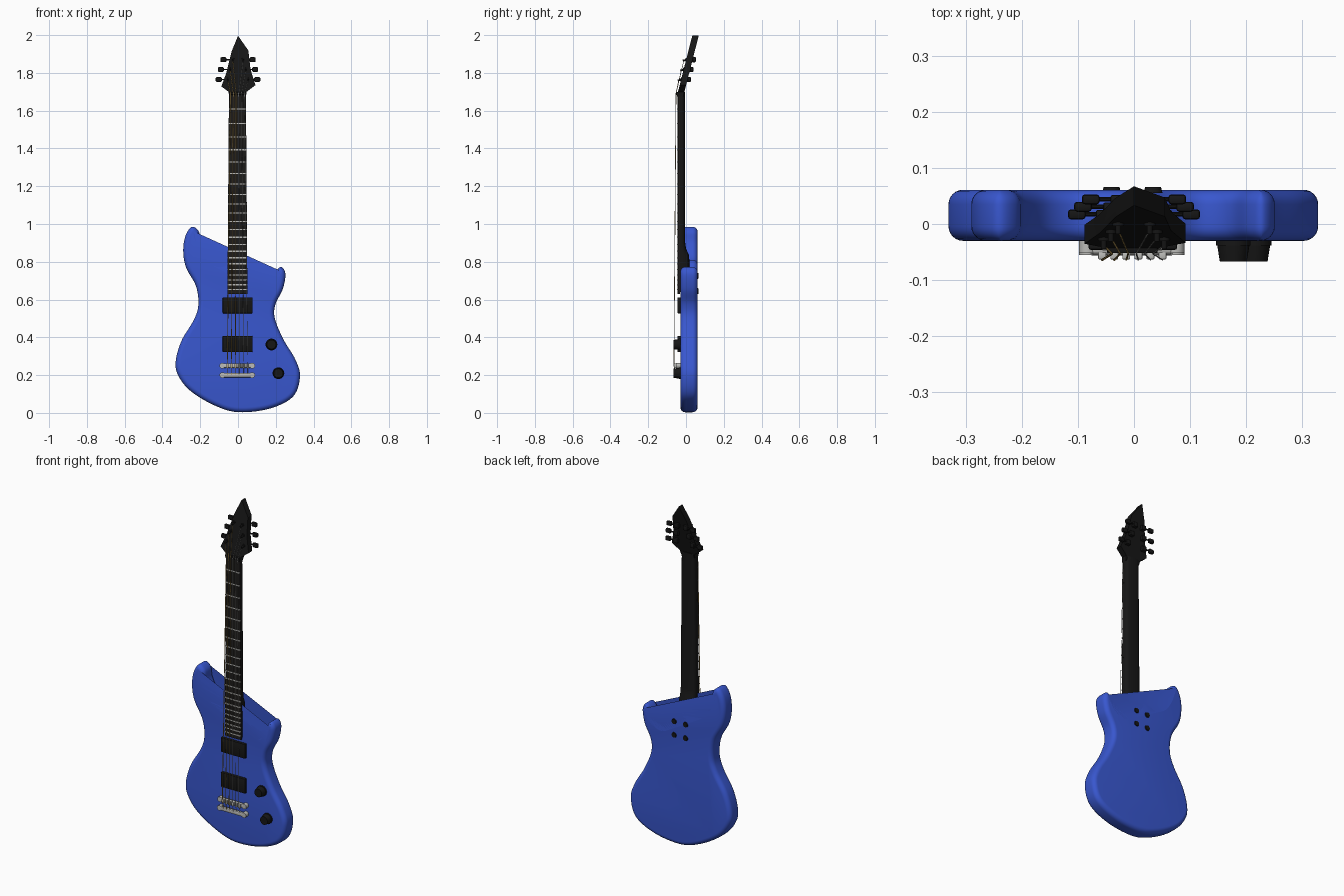
import bpy, bmesh, math
from mathutils import Vector

if "Cube" in bpy.data.objects:
    bpy.data.objects.remove(bpy.data.objects["Cube"])


def material(name, rgb):
    m = bpy.data.materials.new(name)
    m.diffuse_color = (*rgb, 1)
    m.use_nodes = True
    m.node_tree.nodes["Principled BSDF"].inputs["Base Color"].default_value = m.diffuse_color
    return m


BLUE = material("blue_paint", (0.04, 0.095, 0.62))
BLACK = material("black", (0.008, 0.008, 0.008))
EBONY = material("ebony", (0.012, 0.011, 0.01))
METAL = material("metal", (0.5, 0.5, 0.48))
GOLD = material("string_gold", (0.5, 0.33, 0.1))


def finish(bm, name, mat, smooth=35):
    bmesh.ops.recalc_face_normals(bm, faces=bm.faces[:])
    me = bpy.data.meshes.new(name)
    bm.to_mesh(me)
    bm.free()
    ob = bpy.data.objects.new(name, me)
    bpy.context.collection.objects.link(ob)
    me.materials.append(mat)
    if smooth:
        bpy.ops.object.select_all(action='DESELECT')
        ob.select_set(True)
        bpy.context.view_layer.objects.active = ob
        bpy.ops.object.shade_smooth_by_angle(angle=math.radians(smooth))
    return ob


def loft(name, rings, mat, smooth=35):
    bm = bmesh.new()
    rows = [[bm.verts.new(p) for p in r] for r in rings]
    n = len(rows[0])
    for a, b in zip(rows, rows[1:]):
        for i in range(n):
            j = (i + 1) % n
            bm.faces.new((a[i], a[j], b[j], b[i]))
    bm.faces.new(rows[0])
    bm.faces.new(rows[-1])
    return finish(bm, name, mat, smooth)


def box(name, lo, hi, mat, bevel=0.004):
    bm = bmesh.new()
    bmesh.ops.create_cube(bm, size=1)
    for v in bm.verts:
        v.co = Vector([(l + h) / 2 + c * (h - l) for l, h, c in zip(lo, hi, v.co)])
    if bevel:
        bmesh.ops.bevel(bm, geom=bm.edges[:], offset=bevel, segments=2, affect='EDGES', profile=0.5)
    return finish(bm, name, mat)


def rod(name, a, b, r1, mat, r2=None, sides=20):
    a, b = Vector(a), Vector(b)
    q = (b - a).to_track_quat('Z', 'Y')
    ring = lambda c, r: [c + q @ Vector((r * math.cos(t), r * math.sin(t), 0))
                         for t in (2 * math.pi * i / sides for i in range(sides))]
    return loft(name, [ring(a, r1), ring(b, r2 or r1)], mat)


def spline(pts, steps=7):
    # closed smooth curve through the points
    out, n = [], len(pts)
    for i in range(n):
        p0, p1, p2, p3 = (Vector(pts[(i + k) % n]) for k in (-1, 0, 1, 2))
        for s in range(steps):
            t = s / steps
            out.append(0.5 * (2 * p1 + (p2 - p0) * t + (2 * p0 - 5 * p1 + 4 * p2 - p3) * t * t
                              + (3 * p1 - p0 - 3 * p2 + p3) * t ** 3))
    return out


# Body: outline with rounded front and back edges
outline = [(0, .004), (-.125, .04), (-.25, .115), (-.315, .195), (-.33, .27), (-.30, .38),
           (-.235, .49), (-.21, .57), (-.222, .67), (-.275, .77), (-.29, .86), (-.277, .94),
           (-.243, .985), (-.207, .96), (-.195, .90), (-.155, .828), (-.10, .797), (-.05, .81),
           (0, .80), (.04, .73), (.08, .69), (.125, .672), (.172, .695), (.203, .753),
           (.23, .772), (.251, .735), (.237, .655), (.198, .575), (.195, .50), (.24, .39),
           (.305, .28), (.328, .19), (.29, .085), (.165, .022)]
pts = spline(outline)
N = len(pts)
normals = []
for i in range(N):
    d = (pts[(i + 1) % N] - pts[i - 1]).normalized()
    normals.append(Vector((-d.y, d.x)))
area = sum(pts[i - 1].x * pts[i].y - pts[i].x * pts[i - 1].y for i in range(N))
inward = 1 if area > 0 else -1
FRONT, BACK, R = -0.03, 0.061, 0.026
levels = []
for k in range(7):
    a = math.pi / 2 * k / 6
    levels.append((FRONT + R * (1 - math.sin(a)), R * (1 - math.cos(a))))
levels = levels[::-1] + [(FRONT + BACK - y, o) for y, o in levels]
rings = []
for y, o in levels:
    rings.append([(p.x + n.x * o * inward, y, p.y + n.y * o * inward) for p, n in zip(pts, normals)])
loft("body", rings, BLUE, 40)

CX = -0.003


def half_width(z):
    return 0.053 - 0.008 * (z - 0.63) / 1.06


# Neck with a rounded back and a thicker heel
rings = []
for z, back in ((.64, .02), (.80, .018), (.835, .016), (.87, .0), (.90, -.004), (1.66, -.006), (1.70, -.004)):
    w, r = half_width(z), []
    for i in range(15):
        t = math.pi * i / 14
        c = math.cos(t)
        r.append((CX + w * math.copysign(abs(c) ** 0.6, c), -.034 + (back + .034) * math.sin(t) ** 0.6, z))
    rings.append(r)
loft("neck", rings, BLACK)

# Fingerboard
loft("fingerboard", [[(CX + s * half_width(z), y, z) for s, y in
                      ((-1, -.033), (-1, -.042), (-.5, -.045), (.5, -.045), (1, -.042), (1, -.033))]
                     for z in (.63, 1.69)], EBONY, 20)
NUT, SCALE = 1.69, 1.44
for n in range(1, 23):
    z = NUT - SCALE * (1 - 2 ** (-n / 12))
    w = half_width(z)
    box("fret", (CX - w, -.0475, z - .003), (CX + w, -.042, z + .003), METAL, 0)
box("nut", (CX - .045, -.052, NUT - .006), (CX + .045, -.03, NUT + .008), BLACK, .002)


# Tilted headstock
def head_y(z):
    return -.045 + .255 * (z - 1.69)


head = [(-.047, 1.675), (-.05, 1.70), (-.088, 1.728), (-.062, 1.80), (-.033, 1.915), (0, 1.997),
        (.055, 1.918), (.066, 1.82), (.092, 1.735), (.046, 1.70), (.042, 1.675)]
loft("headstock", [[(x, head_y(z) + d, z) for x, z in head] for d in (0, .034)], BLACK, 20)

# Tuners: post, bushing, gear case, shaft and button
posts = {}
for side in (-1, 1):
    for k, (z, px, bx) in enumerate(((1.765, .054, .102), (1.818, .041, .091), (1.87, .028, .077))):
        px, y = side * px, head_y(z)
        posts[side, k] = Vector((px, y - .012, z - .003))
        rod("tuner_post", (px, y + .01, z), (px, y - .018, z - .005), .005, BLACK, sides=12)
        rod("tuner_bushing", (px, y + .01, z), (px, y - .004, z - .001), .010, BLACK, sides=12)
        yb = y + .043
        box("gear_case", (px - .014, yb - .014, z - .014), (px + .014, yb + .008, z + .014), BLACK)
        rod("tuner_shaft", (px, yb, z), (side * bx, yb, z), .004, BLACK, sides=10)
        box("tuner_button", (side * bx - .016, yb - .009, z - .013),
            (side * bx + .016, yb + .009, z + .013), BLACK, .006)

# Pickups
for lo, hi in ((.527, .612), (.322, .408)):
    box("pickup", (-.081, -.046, lo), (.077, -.025, hi), BLACK)

# Bridge, saddles and tailpiece
for name, z, y in (("bridge", .25, -.043), ("tailpiece", .20, -.046)):
    box(name, (-.08, y - .010, z - .012), (.072, y + .007, z + .012), METAL, .005)
    for x in (-.083, .075):
        rod(name + "_stud", (x, -.02, z), (x, y - .009, z), .015, METAL)

# Strings, running from the tailpiece over the saddles and nut to the posts
order = [(-1, 0), (-1, 1), (-1, 2), (1, 2), (1, 1), (1, 0)]
for i, key in enumerate(order):
    f = i - 2.5
    xb, xn = CX + f * .0215, CX + f * .0145
    box("saddle", (xb - .007, -.063, .238), (xb + .007, -.050, .262), METAL, .002)
    cu = bpy.data.curves.new("string", 'CURVE')
    cu.dimensions = '3D'
    cu.bevel_depth = .0021 - .0002 * i
    cu.bevel_resolution = 1
    sp = cu.splines.new('POLY')
    path = [(xb, -.054, .20), (xb, -.064, .25), (xn, -.053, NUT), posts[key]]
    sp.points.add(3)
    for p, co in zip(sp.points, path):
        p.co = (*co, 1)
    cu.materials.append(GOLD if i < 3 else METAL)
    bpy.context.collection.objects.link(bpy.data.objects.new("string", cu))

# Control knobs
for x, z in ((.177, .362), (.214, .21)):
    rod("knob_skirt", (x, -.025, z), (x, -.038, z), .031, BLACK, sides=28)
    rod("knob", (x, -.036, z), (x, -.067, z), .029, BLACK, .024, sides=28)

# Neck screws on the back
for x in (-.04, .034):
    for z in (.645, .725):
        rod("neck_screw", (x, .055, z), (x, .066, z), .017, BLACK, .014)
